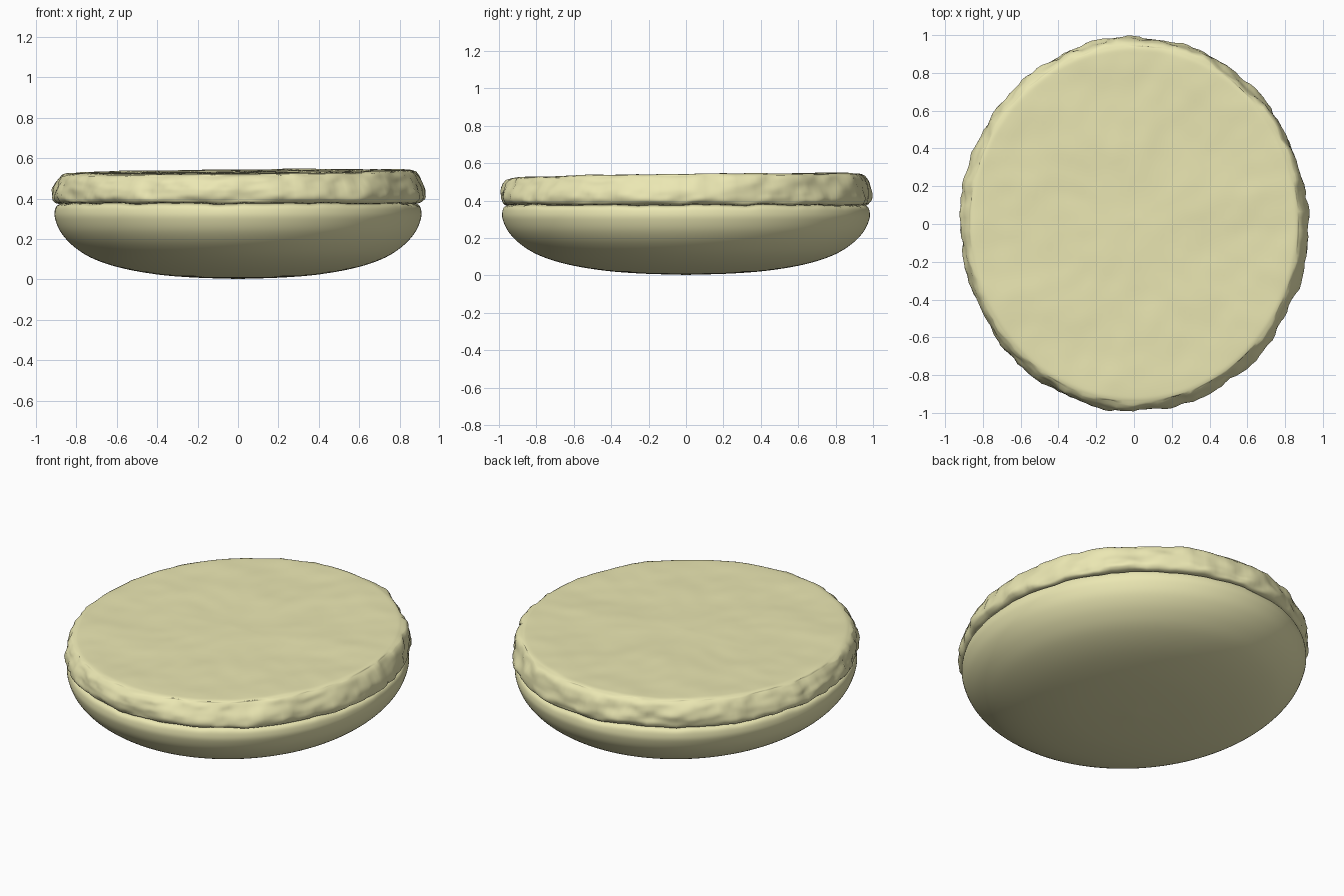
import bpy, bmesh, math
from mathutils import Vector, noise

if "Cube" in bpy.data.objects:
    bpy.data.objects.remove(bpy.data.objects["Cube"])

SEG = 180
RX, RY = 0.91, 0.985          # half-widths of the oval outline


def smooth_profile(pts, steps=5):
    """Catmull-Rom curve through (radius fraction, height) points."""
    p = [Vector(pts[0])] + [Vector(q) for q in pts] + [Vector(pts[-1])]
    out = []
    for i in range(1, len(p) - 2):
        a, b, c, d = p[i - 1:i + 3]
        for k in range(steps):
            t = k / steps
            out.append(0.5 * (2 * b + (c - a) * t + (2 * a - 5 * b + 4 * c - d) * t * t
                              + (3 * b - a - 3 * c + d) * t ** 3))
    return out + [p[-2]]


def lathe(name, profile, shape, mat, cap):
    """Oval lathe; shape(point, ring radius) moves each vertex; cap is 'bottom' or 'top'."""
    bm = bmesh.new()
    rings = []
    for r, z in profile:
        ring = []
        for j in range(SEG):
            a = 2 * math.pi * j / SEG
            v = Vector((RX * r * math.cos(a), RY * r * math.sin(a), z))
            ring.append(bm.verts.new(shape(v, r)))
        rings.append(ring)
    for lo, hi in zip(rings, rings[1:]):
        for j in range(SEG):
            k = (j + 1) % SEG
            bm.faces.new((lo[j], lo[k], hi[k], hi[j]))
    end = rings[0] if cap == 'bottom' else rings[-1]
    centre = bm.verts.new(sum((v.co for v in end), Vector()) / SEG)
    for j in range(SEG):
        k = (j + 1) % SEG
        tri = (end[k], end[j], centre) if cap == 'bottom' else (end[j], end[k], centre)
        bm.faces.new(tri)
    mesh = bpy.data.meshes.new(name)
    bm.to_mesh(mesh)
    bm.free()
    mesh.materials.append(mat)
    mesh.shade_smooth()
    obj = bpy.data.objects.new(name, mesh)
    bpy.context.collection.objects.link(obj)
    return obj


def crease_wave(v):
    """Ragged height of the seam between shell and foot."""
    d = Vector((v.x / RX, v.y / RY, 0))
    d.normalize()
    return 0.008 * noise.noise(d * 5) + 0.005 * noise.noise(d * 13)


def shell_shape(v, r):
    # smooth dome, only its upper edge follows the ragged seam
    w = max(0, min(1, (v.z - 0.32) / 0.05))
    return v + Vector((0, 0, w * crease_wave(v)))


def foot_shape(v, r):
    d = Vector((v.x / RX, v.y / RY, 0)).normalized()
    if r > 0.9 and v.z < 0.525:
        # ruffled rim
        lump = 0.016 * noise.noise(v * 5 + Vector((3, 1, 7))) \
            + 0.016 * noise.noise(v * 11) + 0.008 * noise.noise(v * 23)
        grow = min(1, max(0, (v.z - 0.365) / 0.03))
        v = v + d * lump * grow
    low = max(0, min(1, (0.43 - v.z) / 0.05))
    high = max(0, min(1, (v.z - 0.44) / 0.07))
    dz = low * crease_wave(v)
    # slightly tilted, faintly dimpled flat top
    dz += high * (0.010 * v.x + 0.012 * v.y + 0.006 * noise.noise(v * 3.5)
                  + 0.003 * noise.noise(v * 9))
    return v + Vector((0, 0, dz))


cream = bpy.data.materials.new("cream_yellow")
cream.diffuse_color = (0.83, 0.80, 0.45, 1)
cream.use_nodes = True
cream.node_tree.nodes["Principled BSDF"].inputs["Base Color"].default_value = cream.diffuse_color

# Smooth domed shell
lathe("shell", smooth_profile([
    (0.02, 0.003), (0.25, 0.010), (0.45, 0.026), (0.65, 0.060), (0.80, 0.108),
    (0.90, 0.168), (0.965, 0.235), (0.995, 0.300), (0.997, 0.340),
    (0.985, 0.365), (0.955, 0.375)]), shell_shape, cream, 'bottom')

# Ruffled foot with the flat upper face
lathe("foot", smooth_profile([
    (0.955, 0.375), (0.99, 0.381), (1.005, 0.405), (1.003, 0.440), (0.990, 0.480),
    (0.975, 0.512), (0.95, 0.530), (0.90, 0.534), (0.75, 0.533), (0.55, 0.533),
    (0.30, 0.533), (0.02, 0.533)]), foot_shape, cream, 'top')
